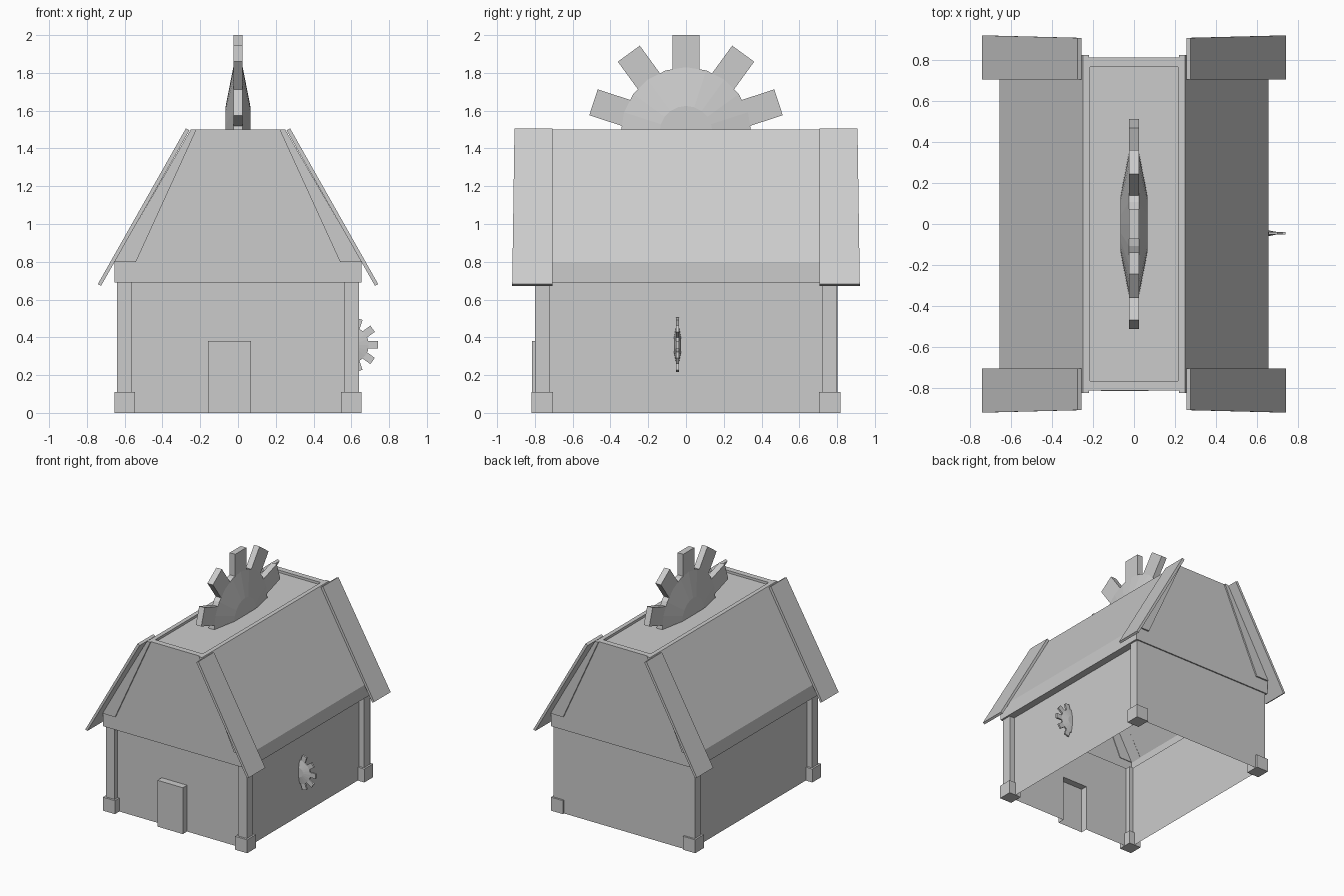
import bpy, bmesh
from math import cos, sin, pi, radians
from mathutils import Matrix, Vector

if "Cube" in bpy.data.objects:
    bpy.data.objects.remove(bpy.data.objects["Cube"])


def make(name, verts, faces, fix=True):
    me = bpy.data.meshes.new(name)
    me.from_pydata(verts, [], faces)
    bm = bmesh.new()
    bm.from_mesh(me)
    if fix:
        bmesh.ops.recalc_face_normals(bm, faces=bm.faces)
    bm.to_mesh(me)
    bm.free()
    ob = bpy.data.objects.new(name, me)
    bpy.context.collection.objects.link(ob)
    return ob


def prism(name, bottom, top):
    """Solid between two matching outlines."""
    n = len(bottom)
    faces = [tuple(range(n)), tuple(range(n, 2 * n))]
    faces += [(i, (i + 1) % n, n + (i + 1) % n, n + i) for i in range(n)]
    return make(name, list(bottom) + list(top), faces)


def rect(x0, x1, y0, y1, z):
    return [(x0, y0, z), (x1, y0, z), (x1, y1, z), (x0, y1, z)]


def box(name, x0, x1, y0, y1, z0, z1):
    return prism(name, rect(x0, x1, y0, y1, z0), rect(x0, x1, y0, y1, z1))


# Walls: open underneath, front wall has a door opening
WX, WF, WB, WZ = 0.595, -0.76, 0.802, 0.69
D0, D1, DZ, DY = -0.16, 0.07, 0.38, -0.815
make("front_wall", [(x, WF, z) for x, z in
     [(-WX, 0), (D0, 0), (D0, DZ), (D1, DZ), (D1, 0), (WX, 0), (WX, WZ), (-WX, WZ)]],
     [tuple(range(8))], False)
make("back_wall", [(0.64, WB, 0), (-0.64, WB, 0), (-0.64, WB, WZ), (0.64, WB, WZ)],
     [(0, 1, 2, 3)], False)
for s, side in ((-1, "left"), (1, "right")):
    ys = (WF, WB) if s > 0 else (WB, WF)
    make(side + "_wall", [(s * WX, ys[0], 0), (s * WX, ys[1], 0),
                          (s * WX, ys[1], WZ), (s * WX, ys[0], WZ)], [(0, 1, 2, 3)], False)

# Door: shallow shell pushed out of the front wall
dv = [(x, y, z) for y in (DY, WF) for x, z in ((D0, 0), (D1, 0), (D1, DZ), (D0, DZ))]
make("door", dv, [(0, 1, 2, 3), (1, 5, 6, 2), (3, 2, 6, 7), (0, 3, 7, 4)], False)

# Corner posts with footings
for sx in (-1, 1):
    for sy in (-1, 1):
        x, y = sx * 0.60, sy * 0.76
        box("post", x - 0.04, x + 0.04, y - 0.04, y + 0.04, 0.1, WZ)
        box("post_foot", x - 0.055, x + 0.055, y - 0.057, y + 0.057, 0, 0.11)

# Roof body: soffit, band, slopes, rim and sunken top panel as stacked loops
RX, RY, TX, TOP = 0.655, 0.812, 0.25, 1.50
loops = [rect(-WX, WX, WF, WB, WZ), rect(-RX, RX, -RY, RY, WZ),
         rect(-RX, RX, -RY, RY, 0.80), rect(-TX, TX, -RY, RY, TOP),
         rect(-0.215, 0.215, -0.765, 0.765, TOP), rect(-0.215, 0.215, -0.765, 0.765, 1.48)]
faces = [(4 * k + i, 4 * k + (i + 1) % 4, 4 * k + 4 + (i + 1) % 4, 4 * k + 4 + i)
         for k in range(5) for i in range(4)] + [(20, 21, 22, 23)]
make("roof", [v for lp in loops for v in lp], faces, False)

# Gable trims and sloping end boards on all four roof corners
for sx in (-1, 1):
    for sy in (-1, 1):
        trim = [(RX, 0.80), (0.54, 0.80), (0.22, TOP), (TX, TOP)]
        prism("gable_trim", [(sx * x, sy * (RY - 0.005), z) for x, z in trim],
              [(sx * x, sy * (RY + 0.012), z) for x, z in trim])
        board = [(0.725, 0.673, 0.92), (0.742, 0.682, 0.92),
                 (0.276, 1.506, 0.908), (0.257, 1.496, 0.908)]
        prism("roof_board", [(sx * x, sy * 0.706, z) for x, z, _ in board],
              [(sx * x, sy * y, z) for x, z, y in board])


# Half sun ornament: faceted dome hub and five square rays
def sun(name, mat):
    def pt(r, a, t):
        return mat @ Vector((t, r * cos(a), r * sin(a)))
    n = 10
    ang = [pi * i / n for i in range(n + 1)]
    rings = [[pt(r, a, t) for a in ang]
             for r, t in ((0.14, -0.065), (0.345, -0.025), (0.345, 0.025), (0.14, 0.065))]
    m = n + 1
    v = [p for ring in rings for p in ring]
    f = [(k * m + i, k * m + i + 1, (k + 1) * m + i + 1, (k + 1) * m + i)
         for k in range(3) for i in range(n)]
    f += [tuple(range(m)), tuple(range(3 * m, 4 * m)),
          (0, m, 2 * m, 3 * m), (n, m + n, 2 * m + n, 3 * m + n)]
    f.append((0, n, 3 * m + n, 3 * m))
    f[-3:] = [f[-3], f[-2], f[-1]]
    make(name + "_hub", v, f)
    for k in range(5):
        a = radians(18 + 36 * k)
        rot = mat @ Matrix.Rotation(a - pi / 2, 4, 'X')
        out = [[rot @ Vector((t, y, z)) for y, z in
                ((-0.072, 0.28), (0.072, 0.28), (0.072, 0.515), (-0.072, 0.515))]
               for t in (-0.025, 0.025)]
        prism(name + "_ray", out[0], out[1])


sun("roof_sun", Matrix.Translation((0, 0, 1.485)))
# Small copy on the right wall, turned so that its rays point to +x
turn = Matrix(((0, 0, 1, 0), (1, 0, 0, 0), (0, 1, 0, 0), (0, 0, 0, 1)))
sun("wall_sun", Matrix.Translation((WX, -0.045, 0.36)) @ turn @ Matrix.Scale(0.282, 4))
